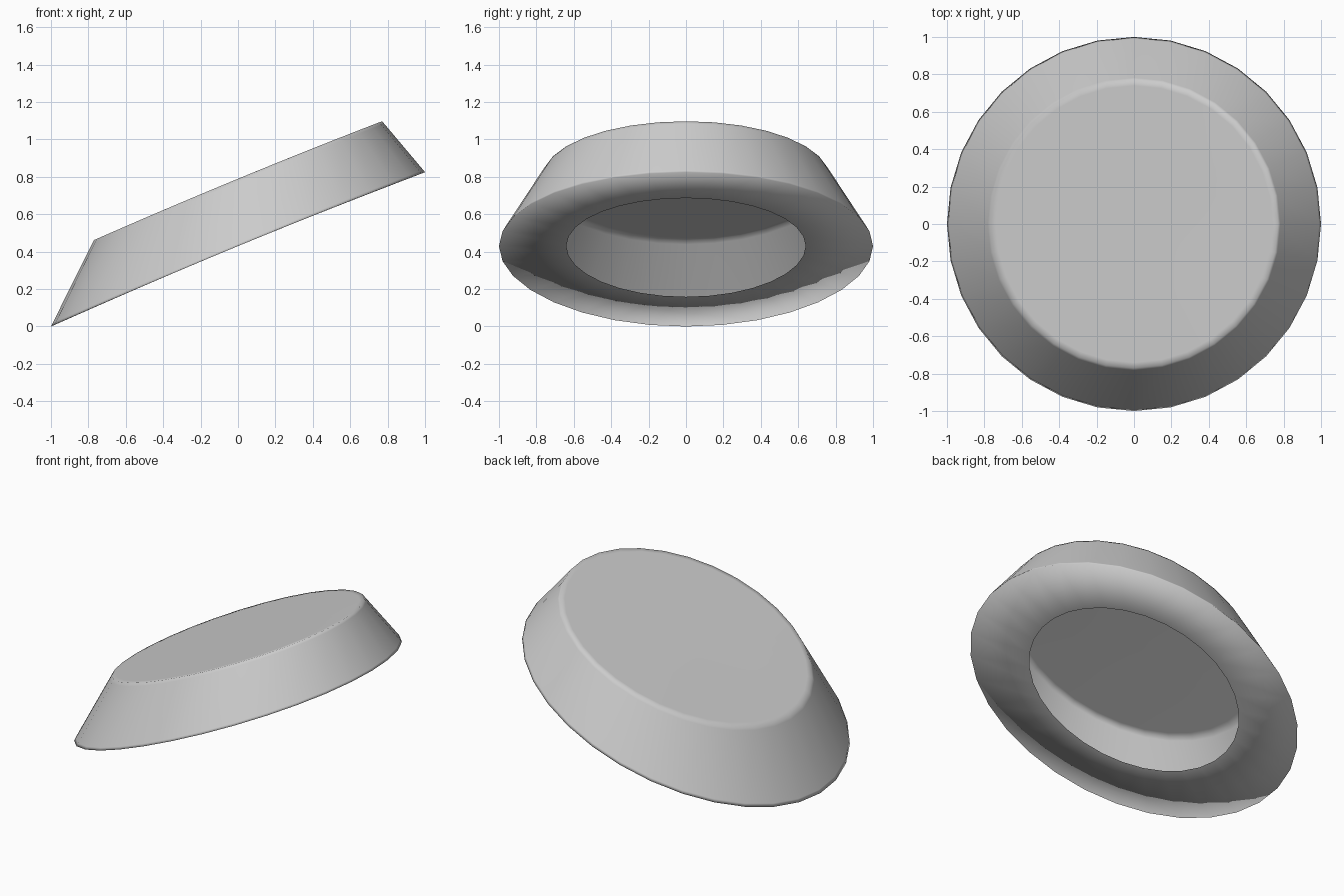
import bpy, bmesh, math

if "Cube" in bpy.data.objects:
    bpy.data.objects.remove(bpy.data.objects["Cube"])

SIDES = 32

# Half profile (radius, height): hole edge, underside lip, sloped wall, top cap
profile = [(0.64, 0.0), (1.0, 0.0), (0.99, 0.016), (0.782, 0.342),
           (0.77, 0.36), (0.74, 0.36), (0.4, 0.36)]


def tilt(x, y, h):
    # slanted, very slightly arched base
    return (x, y, 0.43 + 0.4125 * x - 0.0175 * x * x + h)


bm = bmesh.new()
rings = []
for r, h in profile:
    ring = []
    for i in range(SIDES):
        a = 2 * math.pi * i / SIDES
        ring.append(bm.verts.new(tilt(r * math.cos(a), r * math.sin(a), h)))
    rings.append(ring)
tip = bm.verts.new(tilt(0, 0, 0.36))

# Lip, wall and cap bands, then the centre of the cap
for i in range(SIDES):
    j = (i + 1) % SIDES
    for a, b in zip(rings, rings[1:]):
        bm.faces.new((a[i], a[j], b[j], b[i]))
    bm.faces.new((rings[-1][i], rings[-1][j], tip))

for f in bm.faces:
    f.smooth = True

mesh = bpy.data.meshes.new("slanted_cap")
bm.to_mesh(mesh)
bm.free()
cap = bpy.data.objects.new("slanted_cap", mesh)
bpy.context.collection.objects.link(cap)
